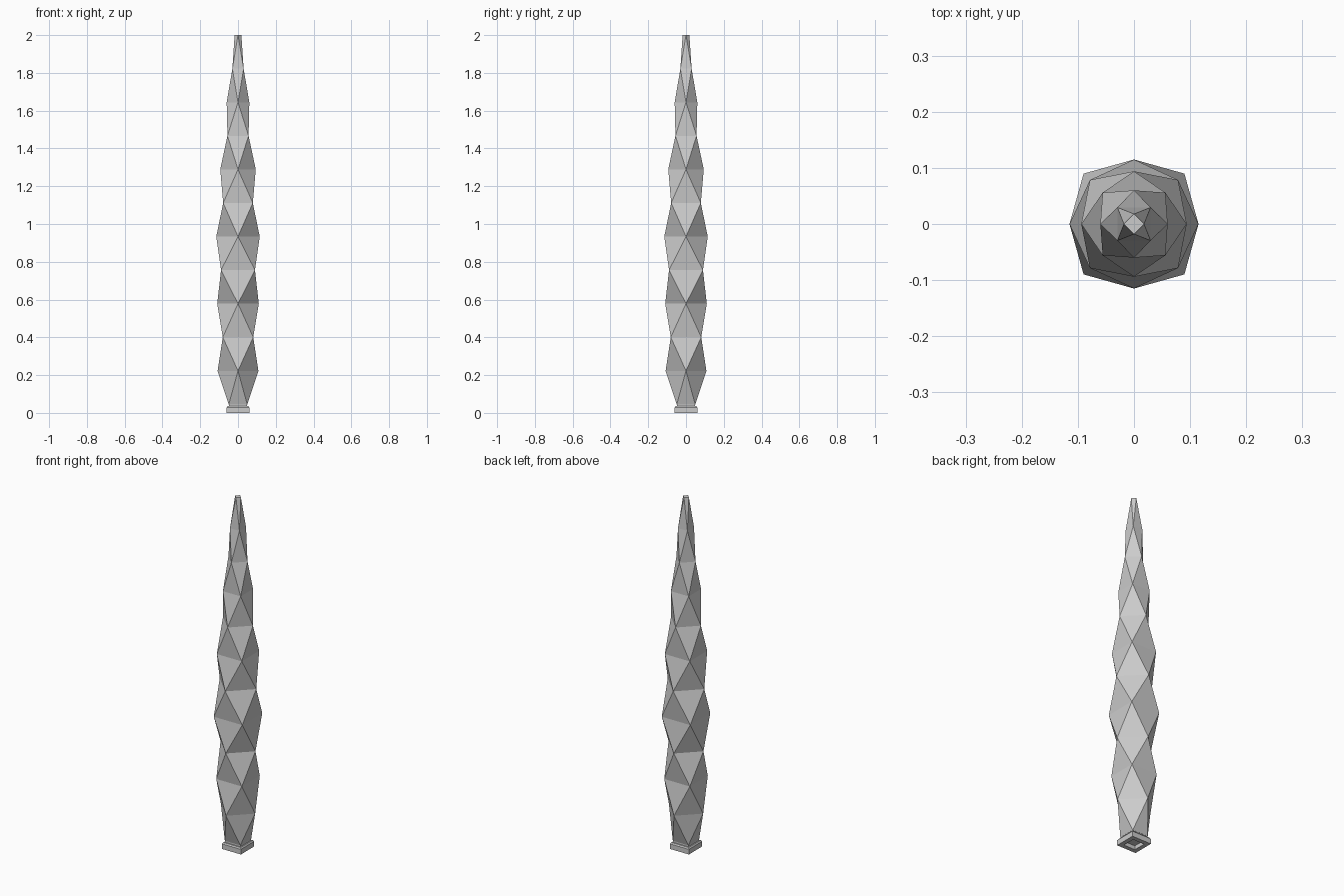
import bpy, bmesh
from math import cos, sin, pi, sqrt

if "Cube" in bpy.data.objects:
    bpy.data.objects.remove(bpy.data.objects["Cube"])


def ring(bm, radius, z, turn):
    """Four-sided ring; turn=45deg gives an axis-aligned square."""
    return [bm.verts.new((radius * cos(turn + k * pi / 2),
                          radius * sin(turn + k * pi / 2), z)) for k in range(4)]


def finish(bm, name):
    bmesh.ops.recalc_face_normals(bm, faces=bm.faces)
    mesh = bpy.data.meshes.new(name)
    bm.to_mesh(mesh)
    bm.free()
    obj = bpy.data.objects.new(name, mesh)
    bpy.context.collection.objects.link(obj)
    return obj


# Faceted shaft: square rings, each turned an eighth, joined by triangles
radii = [0.069, 0.108, 0.114, 0.110, 0.127, 0.115,
         0.111, 0.094, 0.079, 0.060, 0.042, 0.018]
z0, z1 = 0.045, 2.0
step = (z1 - z0) / (len(radii) - 1)
bm = bmesh.new()
rings = [ring(bm, r, z0 + i * step, pi / 4 if i % 2 == 0 else 0)
         for i, r in enumerate(radii)]
for i, (lo, hi) in enumerate(zip(rings, rings[1:])):
    for k in range(4):
        n = (k + 1) % 4
        if i % 2 == 0:      # lower square corners sit after the diamond corners
            bm.faces.new((lo[k], hi[n], hi[k]))
            bm.faces.new((lo[k], lo[n], hi[n]))
        else:               # lower diamond corners sit before the square corners
            bm.faces.new((lo[k], lo[n], hi[k]))
            bm.faces.new((lo[n], hi[n], hi[k]))
bm.faces.new(rings[0])
bm.faces.new(rings[-1])
finish(bm, "faceted_shaft")

# Square foot with chamfered top, short neck and hollow underside
profile = [(0.020, 0.022), (0.036, 0.022), (0.036, 0.0), (0.060, 0.0),
           (0.060, 0.029), (0.055, 0.036), (0.048, 0.036), (0.048, 0.046)]
bm = bmesh.new()
rings = [ring(bm, half * sqrt(2), z, pi / 4) for half, z in profile]
for lo, hi in zip(rings, rings[1:]):
    for k in range(4):
        n = (k + 1) % 4
        bm.faces.new((lo[k], lo[n], hi[n], hi[k]))
bm.faces.new(rings[0])
bm.faces.new(rings[-1])
finish(bm, "square_foot")
